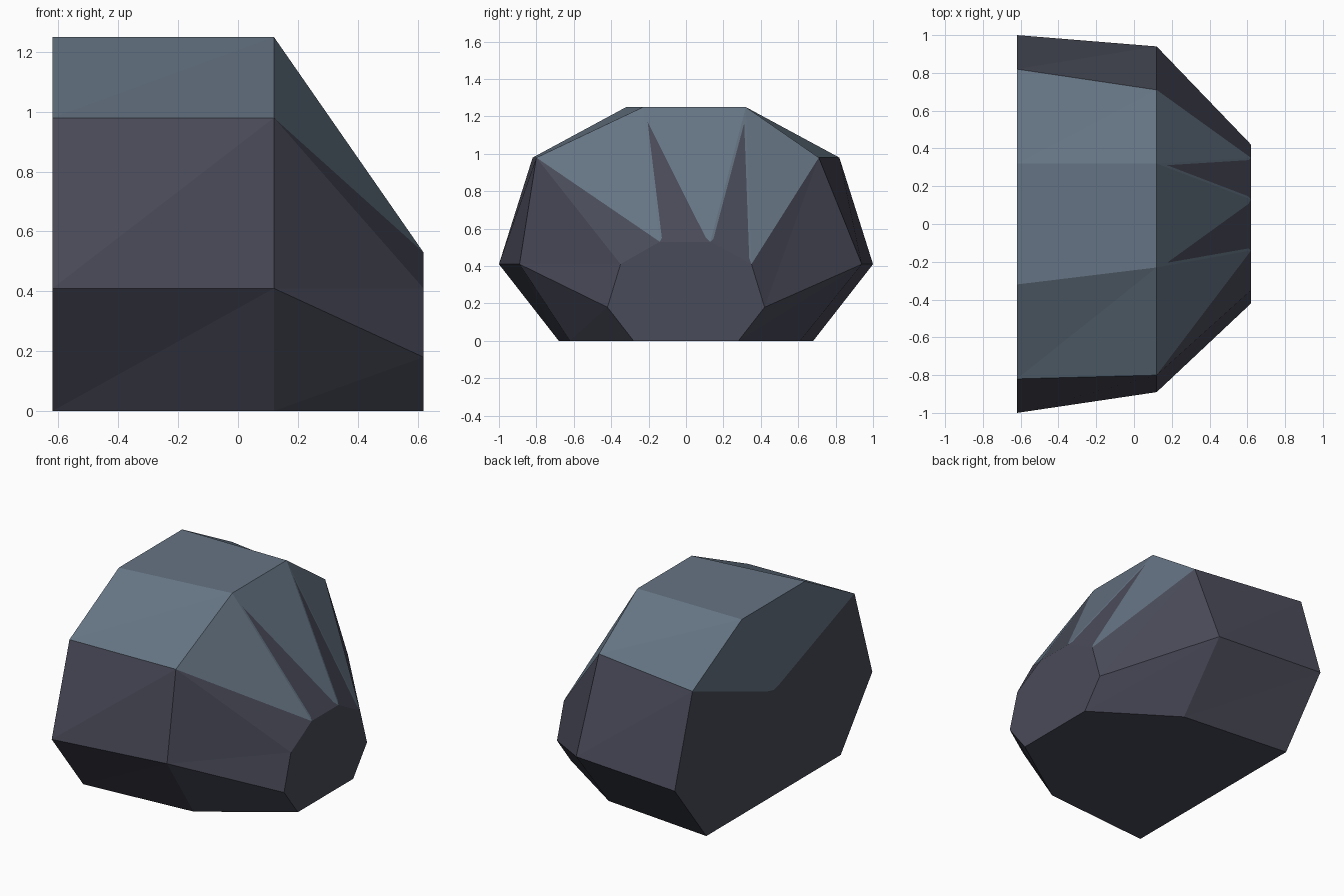
import bpy, bmesh
from mathutils import Vector

if "Cube" in bpy.data.objects:
    bpy.data.objects.remove(bpy.data.objects["Cube"])


def material(name, color):
    m = bpy.data.materials.new(name)
    m.diffuse_color = (*color, 1)
    m.use_nodes = True
    m.node_tree.nodes["Principled BSDF"].inputs["Base Color"].default_value = m.diffuse_color
    return m


LIGHT, DARK = 0, 1
mats = [material("light slate", (0.130, 0.175, 0.228)),
        material("dark slate", (0.066, 0.069, 0.098))]

# Cross-sections (y, z), running from the -y foot over the top to the +y foot
back_section = [(-.68, 0), (-1, .41), (-.82, .98), (-.32, 1.25),
                (.32, 1.25), (.82, .98), (1, .41), (.68, 0)]
middle_section = [(-.62, 0), (-.89, .41), (-.80, .98), (-.23, 1.25),
                  (.32, 1.25), (.71, .98), (.94, .41), (.61, 0)]
front_section = [(-.28, 0), (-.42, .18), (-.35, .41), (-.14, .53),
                 (.13, .53), (.35, .41), (.42, .18), (.28, 0)]

bm = bmesh.new()


def ring(x, section):
    return [bm.verts.new((x, y, z)) for y, z in section]


def face(verts, mat):
    bm.faces.new(verts).material_index = mat


def blend(a, b, c, wa, wb, wc):
    return bm.verts.new(a.co * wa + b.co * wb + c.co * wc)


back = ring(-.62, back_section)
middle = ring(.12, middle_section)
front = ring(.62, front_section)

for i in range(8):
    j = (i + 1) % 8
    top = i in (2, 3, 4)
    mat = LIGHT if top else DARK
    # Main body band
    face([back[i], back[j], middle[j]], mat)
    face([back[i], middle[j], middle[i]], mat)
    # Tapered nose band
    a, b, c = middle[i], front[j], front[i]
    face([a, middle[j], b], mat)
    if i in (3, 4):
        # Dark spike with a thin light margin along both long edges
        tip = blend(a, b, c, .89, .055, .055)
        q1 = blend(a, b, c, .03, .92, .05)
        q2 = blend(a, b, c, .03, .05, .92)
        face([tip, q1, b, c, q2], DARK)
        face([a, b, q1, tip], LIGHT)
        face([a, tip, q2, c], LIGHT)
    else:
        face([a, b, c], DARK)

# Front end
face(front, DARK)

# Back end, with a light wedge hanging down from the top
low = [bm.verts.new((-.62, y, z)) for y, z in ((-.06, .69), (0, .675), (.06, .69))]
face(back[2:6] + low[::-1], LIGHT)
face(back[:3] + low + back[5:], DARK)

bmesh.ops.recalc_face_normals(bm, faces=bm.faces[:])
mesh = bpy.data.meshes.new("boulder")
bm.to_mesh(mesh)
bm.free()
for m in mats:
    mesh.materials.append(m)
boulder = bpy.data.objects.new("boulder", mesh)
bpy.context.collection.objects.link(boulder)
